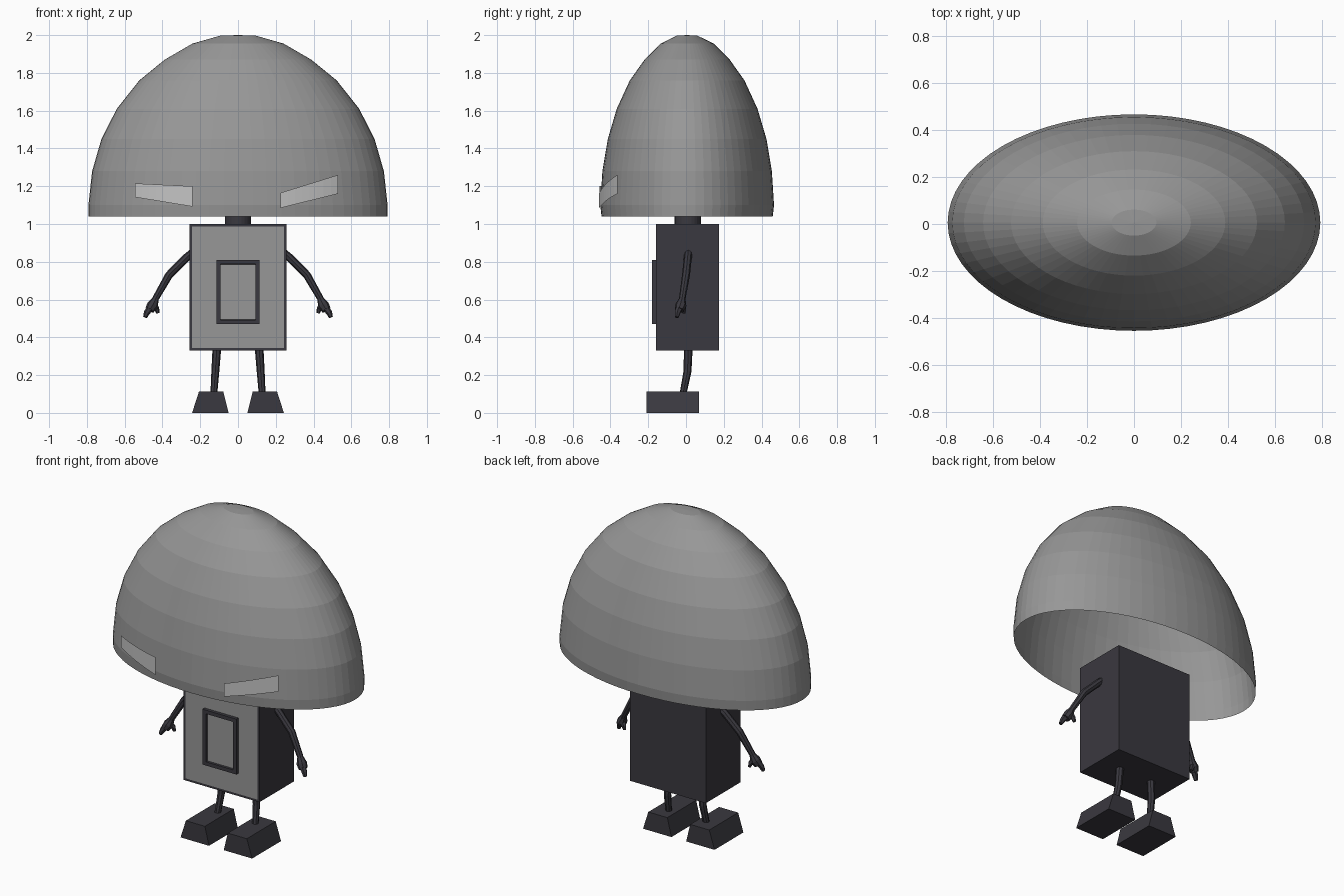
import bpy, bmesh, math
from mathutils import Vector

if "Cube" in bpy.data.objects:
    bpy.data.objects.remove(bpy.data.objects["Cube"])


def material(name, rgb):
    m = bpy.data.materials.new(name)
    m.diffuse_color = (*rgb, 1)
    m.use_nodes = True
    m.node_tree.nodes["Principled BSDF"].inputs["Base Color"].default_value = m.diffuse_color
    return m


GREY = material("mid_grey", (0.31, 0.31, 0.31))
DARK = material("charcoal", (0.042, 0.040, 0.050))
PALE = material("pale_grey", (0.55, 0.55, 0.55))


def finish(name, bm, mats, fix=True):
    if fix:
        bmesh.ops.recalc_face_normals(bm, faces=bm.faces)
    me = bpy.data.meshes.new(name)
    bm.to_mesh(me)
    bm.free()
    for m in mats:
        me.materials.append(m)
    ob = bpy.data.objects.new(name, me)
    bpy.context.collection.objects.link(ob)
    return ob


def box(bm, x0, x1, y0, y1, z0, z1, top_inset=(0, 0)):
    a, b = top_inset
    low = [bm.verts.new(p) for p in ((x0, y0, z0), (x1, y0, z0), (x1, y1, z0), (x0, y1, z0))]
    top = [bm.verts.new(p) for p in ((x0 + a, y0, z1), (x1 - b, y0, z1), (x1 - b, y1, z1), (x0 + a, y1, z1))]
    bm.faces.new(low[::-1])
    bm.faces.new(top)
    for i in range(4):
        j = (i + 1) % 4
        bm.faces.new((low[i], low[j], top[j], top[i]))


def tube(bm, points, radii, sides=8):
    """Capped limb through the points, one ring at each point."""
    pts = [Vector(p) for p in points]
    rings = []
    for i, p in enumerate(pts):
        d = (pts[min(i + 1, len(pts) - 1)] - pts[max(i - 1, 0)]).normalized()
        u = d.cross(Vector((0, 1, 0))).normalized()
        v = d.cross(u)
        rings.append([bm.verts.new(p + radii[i] * (u * math.cos(t) + v * math.sin(t)))
                      for t in (2 * math.pi * k / sides for k in range(sides))])
    for r, s in zip(rings, rings[1:]):
        for k in range(sides):
            n = (k + 1) % sides
            bm.faces.new((r[k], r[n], s[n], s[k]))
    bm.faces.new(rings[0][::-1])
    bm.faces.new(rings[-1])


# Dome: open elliptical shell with faceted bands
RX, RY, CY, SEG = 0.792, 0.46, 0.006, 64
profile = [(0.985, 1.04), (1.0, 1.10), (0.975, 1.28), (0.913, 1.45), (0.81, 1.61),
           (0.66, 1.76), (0.49, 1.87), (0.305, 1.955), (0.12, 1.997)]
bm = bmesh.new()
rings = []
for i, (s, z) in enumerate(profile):
    sx = 1.0 if i == 0 else s
    rings.append([bm.verts.new((RX * sx * math.cos(2 * math.pi * k / SEG),
                                CY + RY * s * math.sin(2 * math.pi * k / SEG), z)) for k in range(SEG)])
for r, s in zip(rings, rings[1:]):
    for k in range(SEG):
        n = (k + 1) % SEG
        bm.faces.new((r[k], r[n], s[n], s[k]))
tip = bm.verts.new((0, CY, 2.0))
for k in range(SEG):
    bm.faces.new((rings[-1][k], rings[-1][(k + 1) % SEG], tip))
finish("dome_head", bm, [GREY], fix=False)


# Eyes: thin curved plates held just off the dome
def eye(name, xa, xb, top, bottom, n=8):
    bm = bmesh.new()
    cols = []
    for i in range(n + 1):
        t = i / n
        x = xa + (xb - xa) * t
        y = CY - 0.484 * math.sqrt(1 - (x / 0.82) ** 2)
        cols.append([bm.verts.new((x, y, e[0] + (e[1] - e[0]) * t)) for e in (bottom, top)])
    for a, b in zip(cols, cols[1:]):
        bm.faces.new((a[0], b[0], b[1], a[1]))
    finish(name, bm, [PALE], fix=False)


eye("left_eye", -0.545, -0.24, (1.215, 1.20), (1.142, 1.092))
eye("right_eye", 0.225, 0.53, (1.165, 1.26), (1.085, 1.16))

# Body box with a framed grey front panel
bm = bmesh.new()
box(bm, -0.257, 0.257, -0.16, 0.175, 0.33, 1.0)
bm.normal_update()
front = min(bm.faces, key=lambda f: f.calc_center_median().y)
bmesh.ops.inset_individual(bm, faces=[front], thickness=0.018)
front.material_index = 1
finish("body", bm, [DARK, GREY])

# Raised hatch frame with a sunken grey centre
bm = bmesh.new()
box(bm, -0.115, 0.115, -0.18, -0.158, 0.47, 0.81)
bm.normal_update()
front = min(bm.faces, key=lambda f: f.calc_center_median().y)
bmesh.ops.inset_individual(bm, faces=[front], thickness=0.032)
bmesh.ops.inset_individual(bm, faces=[front], thickness=0.001, depth=-0.014)
front.material_index = 1
finish("chest_hatch", bm, [DARK, GREY])

# Neck
bm = bmesh.new()
tube(bm, [(0, 0.01, 0.99), (0, 0.01, 1.06)], [0.07, 0.07], 24)
finish("neck", bm, [DARK])

# Limbs and feet on both sides
for side, s in (("left", -1), ("right", 1)):
    bm = bmesh.new()
    tube(bm, [(s * 0.245, 0.012, 0.845), (s * 0.27, 0.01, 0.825), (s * 0.365, 0.0, 0.73),
              (s * 0.445, -0.022, 0.59)], [0.021, 0.021, 0.021, 0.017])
    finish(side + "_arm", bm, [DARK])

    bm = bmesh.new()
    tube(bm, [(s * 0.437, -0.02, 0.602), (s * 0.452, -0.027, 0.57), (s * 0.468, -0.035, 0.545)],
         [0.018, 0.03, 0.025])
    tube(bm, [(s * 0.462, -0.035, 0.56), (s * 0.483, -0.045, 0.53), (s * 0.492, -0.05, 0.507)],
         [0.02, 0.016, 0.011], 6)
    tube(bm, [(s * 0.445, -0.02, 0.572), (s * 0.43, -0.012, 0.55), (s * 0.424, -0.01, 0.528)],
         [0.017, 0.014, 0.009], 6)
    finish(side + "_hand", bm, [DARK])

    bm = bmesh.new()
    tube(bm, [(s * 0.112, 0.012, 0.34), (s * 0.12, 0.008, 0.22), (s * 0.128, -0.016, 0.10)],
         [0.023, 0.021, 0.018])
    finish(side + "_leg", bm, [DARK])

    bm = bmesh.new()
    x0, x1 = sorted((s * 0.05, s * 0.243))
    inset = (0.028, 0.036) if s > 0 else (0.036, 0.028)
    box(bm, x0, x1, -0.21, 0.07, 0.0, 0.112, inset)
    finish(side + "_foot", bm, [DARK])
